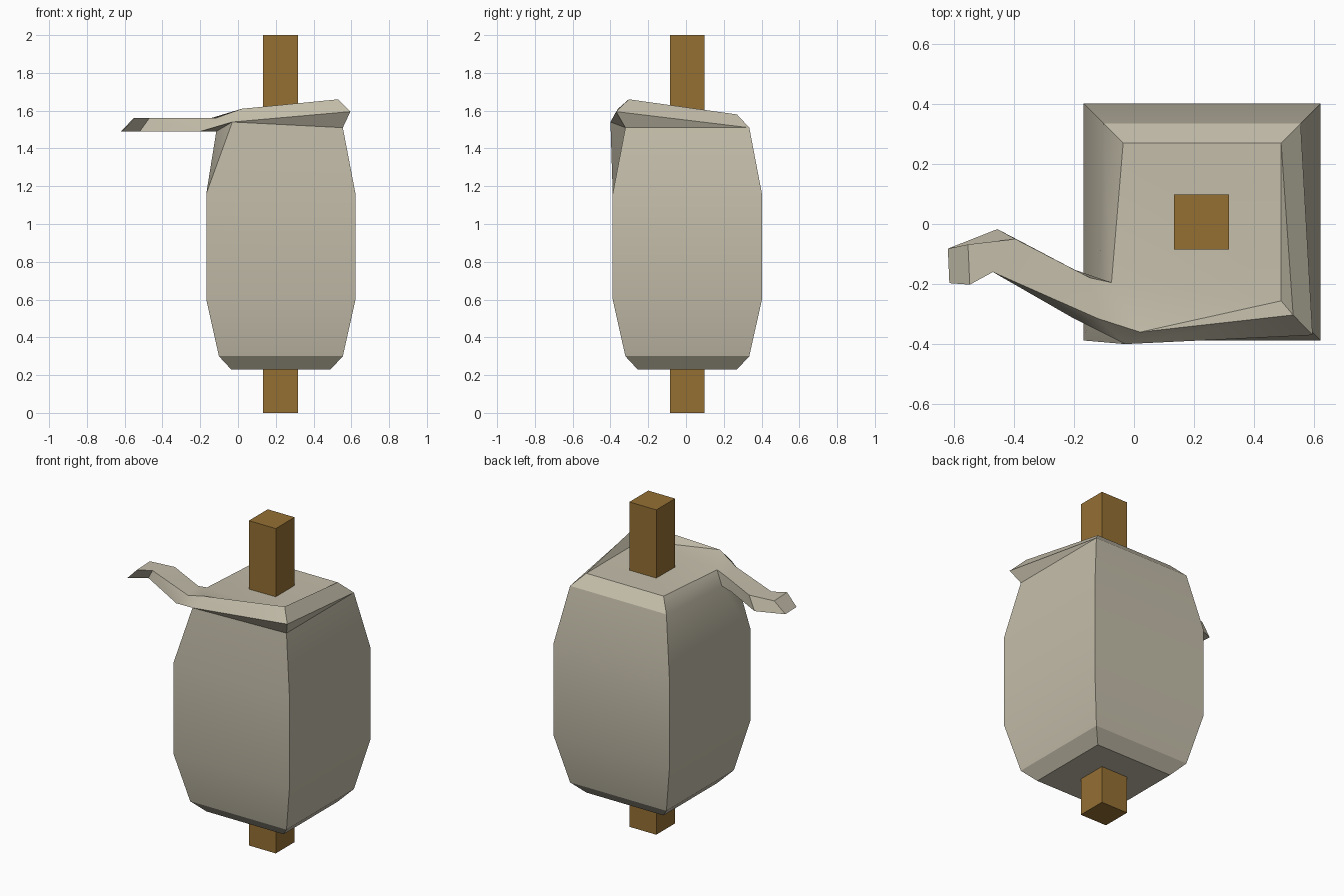
import bpy
import bmesh
from math import radians

old = bpy.data.objects.get("Cube")
if old:
    bpy.data.objects.remove(old, do_unlink=True)


def make_material(name, rgb):
    mat = bpy.data.materials.new(name)
    mat.use_nodes = True
    mat.diffuse_color = (*rgb, 1)
    mat.node_tree.nodes["Principled BSDF"].inputs["Base Color"].default_value = (*rgb, 1)
    return mat


def finish(bm, name, mat):
    bmesh.ops.recalc_face_normals(bm, faces=bm.faces[:])
    mesh = bpy.data.meshes.new(name)
    bm.to_mesh(mesh)
    bm.free()
    mesh.materials.append(mat)
    obj = bpy.data.objects.new(name, mesh)
    bpy.context.collection.objects.link(obj)
    return obj


paper = make_material("pale_paper", (0.55, 0.51, 0.40))
wood = make_material("brown_wood", (0.30, 0.16, 0.034))
CX, CY = 0.227, 0.007

# Wrapped roll: square rings from the bottom up
bm = bmesh.new()


def ring(half, z):
    corners = ((-1, -1), (1, -1), (1, 1), (-1, 1))
    return [bm.verts.new((CX + sx * half, CY + sy * half, z)) for sx, sy in corners]


def bridge(a, b):
    for i in range(4):
        j = (i + 1) % 4
        bm.faces.new((a[i], a[j], b[j], b[i]))


rings = [ring(h, z) for h, z in ((0.263, 0.23), (0.328, 0.30), (0.395, 0.60), (0.395, 1.16))]
bm.faces.new(rings[0][::-1])
for low, high in zip(rings, rings[1:]):
    bridge(low, high)

# Shoulder and top rings, whose front left corner opens into the loose strip
fl, fr, br, bl = rings[-1]
_, s_fr, s_br, s_bl = shoulder = ring(0.328, 1.51)
_, t_fr, t_br, t_bl = top = ring(0.263, 1.58)
bm.verts.remove(shoulder[0])
bm.verts.remove(top[0])
sections = [[bm.verts.new(p) for p in pts] for pts in (
    ((0.02, -0.36, 1.61), (-0.075, -0.195, 1.575), (-0.115, -0.185, 1.49), (-0.03, -0.40, 1.54)),
    ((-0.12, -0.315, 1.56), (-0.145, -0.18, 1.56), (-0.205, -0.15, 1.49), (-0.20, -0.315, 1.49)),
    ((-0.47, -0.16, 1.56), (-0.395, -0.05, 1.56), (-0.455, -0.017, 1.49), (-0.52, -0.13, 1.49)),
    ((-0.547, -0.202, 1.56), (-0.553, -0.068, 1.56), (-0.62, -0.082, 1.49), (-0.615, -0.197, 1.49)),
)]
tf, tb, bb, bf = sections[0]

# Lifted lip along the front and right edges
lip_out = bm.verts.new((0.595, -0.37, 1.595))
lip_top = bm.verts.new((0.53, -0.303, 1.66))

for face in (
    (fl, fr, s_fr, bf), (fr, br, s_br, s_fr), (br, bl, s_bl, s_br),
    (bl, fl, bb, s_bl), (fl, bf, bb),
    (bf, s_fr, lip_out), (s_fr, s_br, lip_out),
    (bf, lip_out, lip_top, tf), (lip_out, s_br, t_br, lip_top),
    (lip_top, t_br, t_fr), (tf, lip_top, t_fr),
    (s_br, s_bl, t_bl, t_br), (s_bl, bb, tb, t_bl),
    (t_fr, t_br, t_bl, tb), (tf, t_fr, tb),
):
    bm.faces.new(face)

# Loose strip
for a, b in zip(sections, sections[1:]):
    bridge(a, b)
bm.faces.new(sections[-1])

roll = finish(bm, "wrapped_roll", paper)
bpy.ops.object.select_all(action="DESELECT")
roll.select_set(True)
bpy.context.view_layer.objects.active = roll
bpy.ops.object.shade_smooth_by_angle(angle=radians(30))

# Square wooden rod through the roll
bm = bmesh.new()
bmesh.ops.create_cube(bm, size=1)
bmesh.ops.scale(bm, vec=(0.183, 0.183, 2), verts=bm.verts)
bmesh.ops.translate(bm, vec=(0.225, CY, 1), verts=bm.verts)
finish(bm, "wooden_rod", wood)
